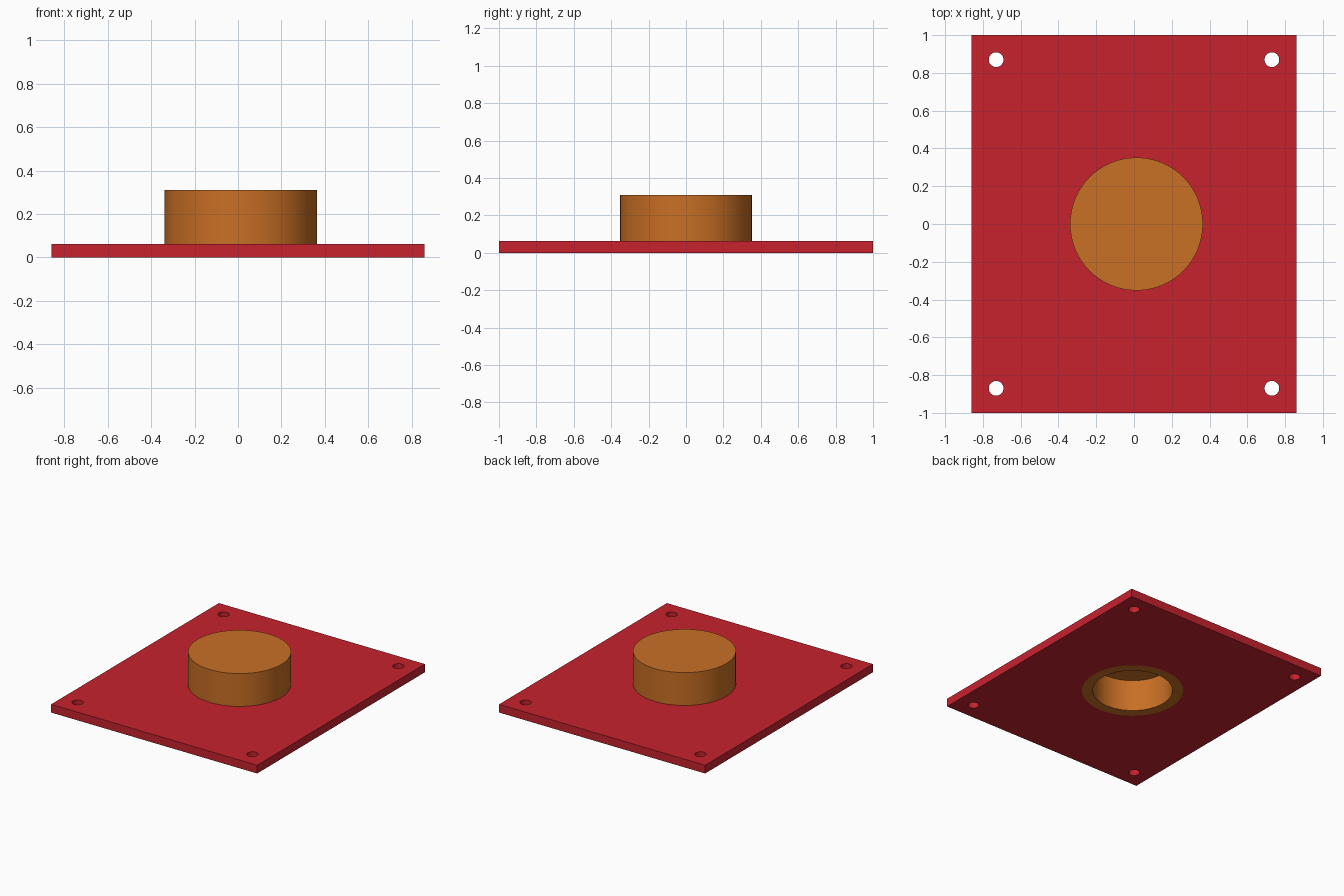
import bpy
import bmesh
from math import cos, sin, tau, radians

cube = bpy.data.objects.get("Cube")
if cube:
    bpy.data.objects.remove(cube, do_unlink=True)

HALF_X, HALF_Y, THICK = 0.86, 1.0, 0.062
CUP_X, CUP_R, CUP_H = 0.013, 0.352, 0.31
BORE_R, BORE_H = 0.278, 0.24
SEGMENTS = 64


def material(name, rgb):
    mat = bpy.data.materials.new(name)
    mat.use_nodes = True
    color = (*rgb, 1.0)
    mat.diffuse_color = color
    mat.node_tree.nodes["Principled BSDF"].inputs["Base Color"].default_value = color
    return mat


def circle(cx, cy, r, n):
    return [(cx + r * cos(tau * i / n), cy + r * sin(tau * i / n)) for i in range(n)]


def smooth(obj):
    bpy.ops.object.select_all(action="DESELECT")
    obj.select_set(True)
    bpy.context.view_layer.objects.active = obj
    bpy.ops.object.shade_smooth_by_angle(angle=radians(30))


red = material("red", (0.57, 0.016, 0.027))
orange = material("orange", (0.58, 0.16, 0.018))

# Mounting plate: filled outline with corner screw holes and a seat for the cup
outlines = [[(-HALF_X, -HALF_Y), (HALF_X, -HALF_Y), (HALF_X, HALF_Y), (-HALF_X, HALF_Y)],
            circle(CUP_X, 0, CUP_R, SEGMENTS)]
for sx in (-1, 1):
    for sy in (-1, 1):
        outlines.append(circle(sx * 0.73, sy * 0.87, 0.039, 32))

curve = bpy.data.curves.new("plate_outline", "CURVE")
curve.dimensions = "2D"
curve.fill_mode = "BOTH"
curve.extrude = THICK / 2
for points in outlines:
    spline = curve.splines.new("POLY")
    spline.points.add(len(points) - 1)
    for p, (x, y) in zip(spline.points, points):
        p.co = (x, y, 0, 1)
    spline.use_cyclic_u = True
plate = bpy.data.objects.new("mounting_plate", curve)
bpy.context.collection.objects.link(plate)
bpy.ops.object.select_all(action="DESELECT")
plate.select_set(True)
bpy.context.view_layer.objects.active = plate
bpy.ops.object.convert(target="MESH")
plate = bpy.context.view_layer.objects.active

# Weld the caps to the walls and rest the plate on the ground
bm = bmesh.new()
bm.from_mesh(plate.data)
bmesh.ops.remove_doubles(bm, verts=bm.verts, dist=0.0001)
bmesh.ops.translate(bm, verts=bm.verts, vec=(0, 0, THICK / 2))
bmesh.ops.recalc_face_normals(bm, faces=bm.faces)
bm.to_mesh(plate.data)
bm.free()
plate.data.materials.clear()
plate.data.materials.append(red)
smooth(plate)

# Round cup: closed on top, bored out from below
profile = [(BORE_R, BORE_H), (BORE_R, 0), (CUP_R, 0), (CUP_R, CUP_H)]
bm = bmesh.new()
rings = [[bm.verts.new((x, y, z)) for x, y in circle(CUP_X, 0, r, SEGMENTS)]
         for r, z in profile]
for a, b in zip(rings, rings[1:]):
    for i in range(SEGMENTS):
        j = (i + 1) % SEGMENTS
        bm.faces.new((a[i], a[j], b[j], b[i]))
bm.faces.new(rings[0])
bm.faces.new(rings[-1])
bmesh.ops.recalc_face_normals(bm, faces=bm.faces)
mesh = bpy.data.meshes.new("round_cup")
bm.to_mesh(mesh)
bm.free()
mesh.materials.append(orange)
cup = bpy.data.objects.new("round_cup", mesh)
bpy.context.collection.objects.link(cup)
smooth(cup)
